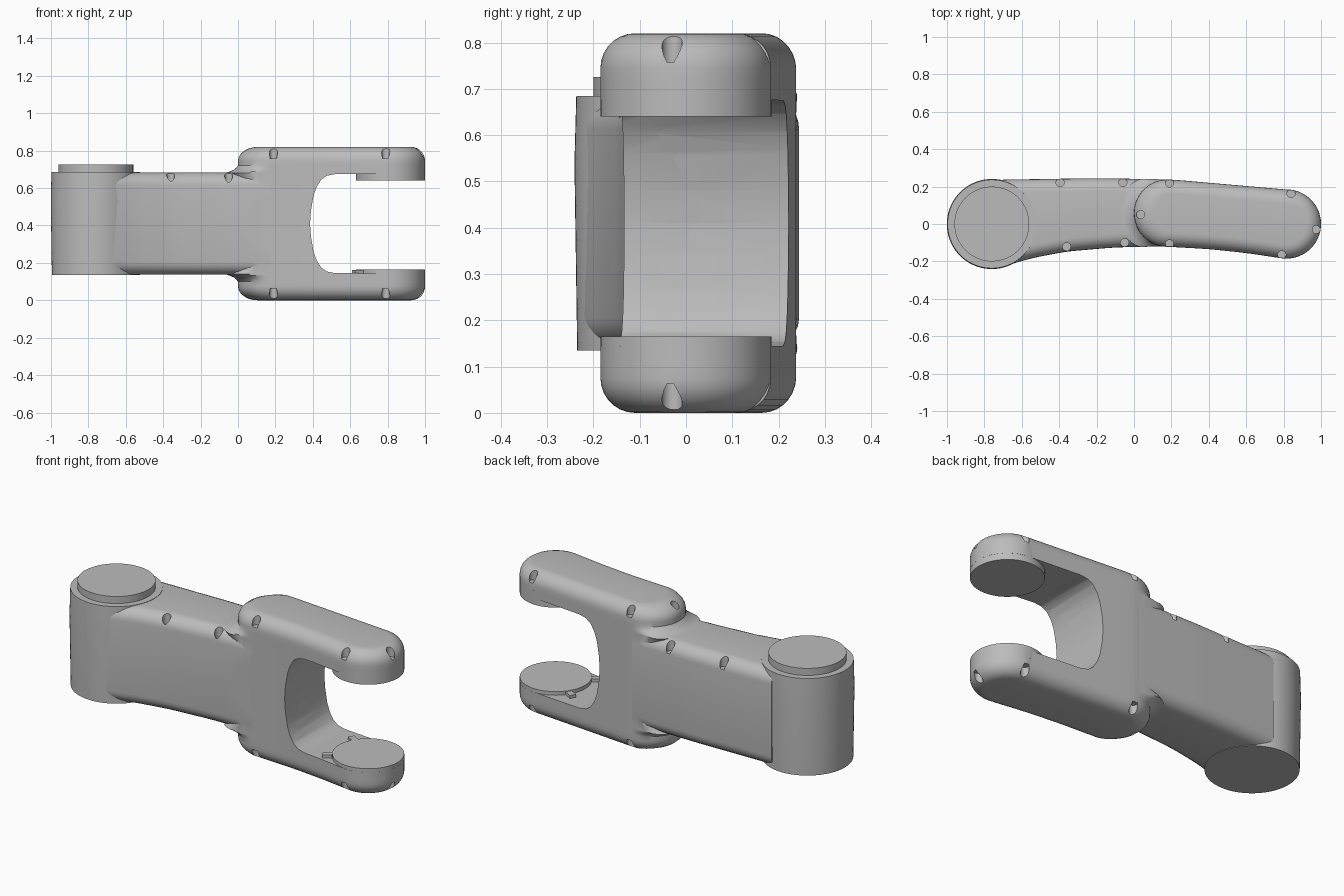
import bpy, bmesh, math
from mathutils import Vector, Matrix

if "Cube" in bpy.data.objects:
    bpy.data.objects.remove(bpy.data.objects["Cube"], do_unlink=True)

MID = 0.41          # mirror height of the fork
END_X, END_R = 0.815, 0.185
HUB_X = -0.76

grey = bpy.data.materials.new("light grey metal")
grey.use_nodes = True
grey.diffuse_color = (0.5, 0.5, 0.5, 1)
bsdf = next(n for n in grey.node_tree.nodes if n.type == 'BSDF_PRINCIPLED')
bsdf.inputs["Base Color"].default_value = (0.5, 0.5, 0.5, 1)

BACK = [(-0.9, 0.236), (-0.7, 0.237), (-0.2, 0.245), (0.2, 0.238), (0.6, 0.203), (1, 0.168)]
FRONT = [(-0.9, -0.26), (-0.7, -0.228), (-0.55, -0.183), (-0.36, -0.147), (-0.1, -0.125),
         (0.15, -0.12), (0.4, -0.134), (0.6, -0.155), (0.8, -0.185), (1, -0.215)]


def side(table, x):
    """Softened piecewise-linear side outline."""
    def lin(t):
        for (x0, y0), (x1, y1) in zip(table, table[1:]):
            if t <= x1:
                return y0 + (y1 - y0) * (t - x0) / (x1 - x0)
        return table[-1][1]
    return sum(lin(x + d) for d in (-0.05, -0.025, 0, 0.025, 0.05)) / 5


def make(name, bm):
    bmesh.ops.recalc_face_normals(bm, faces=bm.faces)
    mesh = bpy.data.meshes.new(name)
    bm.to_mesh(mesh)
    bm.free()
    mesh.materials.append(grey)
    obj = bpy.data.objects.new(name, mesh)
    bpy.context.collection.objects.link(obj)
    return obj


def loft(name, rings):
    """Skin closed rings of equal length and cap both ends."""
    bm = bmesh.new()
    loops = [[bm.verts.new(p) for p in ring] for ring in rings]
    n = len(loops[0])
    for a, b in zip(loops, loops[1:]):
        for i in range(n):
            j = (i + 1) % n
            bm.faces.new((a[i], a[j], b[j], b[i]))
    bm.faces.new(loops[0])
    bm.faces.new(loops[-1])
    return make(name, bm)


def disc(name, x, profile, segments=72):
    """Upright turned part from (radius, z) pairs."""
    angles = [2 * math.pi * i / segments for i in range(segments)]
    return loft(name, [[(x + r * math.cos(a), r * math.sin(a), z) for a in angles]
                       for r, z in profile])


def boolean(obj, other, operation):
    mod = obj.modifiers.new("boolean", 'BOOLEAN')
    mod.operation, mod.object, mod.solver = operation, other, 'EXACT'
    deps = bpy.context.evaluated_depsgraph_get()
    mesh = bpy.data.meshes.new_from_object(obj.evaluated_get(deps))
    obj.modifiers.clear()
    obj.data = mesh
    bpy.data.objects.remove(other, do_unlink=True)


# Arm beam: rounded box sections swept along x
def beam_ring(x, r=0.07, lo=0.137, hi=0.683):
    y0, y1 = side(FRONT, x), side(BACK, x)
    ring = []
    corners = [(y1 - r, hi - r, 0), (y0 + r, hi - r, 90), (y0 + r, lo + r, 180), (y1 - r, lo + r, 270)]
    for cy, cz, start in corners:
        for k in range(7):
            a = math.radians(start + 15 * k)
            ring.append((x, cy + r * math.cos(a), cz + r * math.sin(a)))
    return ring


beam = loft("arm_beam", [beam_ring(-0.7 + 0.87 * i / 28) for i in range(29)])

# Fork outline: bent capsule seen from above
outline = []
for i in range(25):
    x = 0.18 + 0.61 * i / 24
    outline.append(Vector((x, side(FRONT, x))))
for i in range(29):
    a = math.radians(-94 + 177 * i / 28)
    outline.append(Vector((END_X + END_R * math.cos(a), END_R * math.sin(a))))
for i in range(25):
    x = 0.83 - 0.65 * i / 24
    outline.append(Vector((x, side(BACK, x))))
y0, y1 = outline[0].y, outline[-1].y
cy, cr = (y0 + y1) / 2, (y1 - y0) / 2
for i in range(1, 28):
    a = math.radians(90 + 180 * i / 28)
    outline.append(Vector((0.18 + cr * math.cos(a), cy + cr * math.sin(a))))


def fork_ring(z, inset, flare):
    """Offset the outline; the flare only spreads the neck end."""
    ring = []
    n = len(outline)
    for i, p in enumerate(outline):
        t = (outline[(i + 1) % n] - outline[i - 1]).normalized()
        w = min(1, max(0, (0.16 - p.x) / 0.12))
        q = p + Vector((t.y, -t.x)) * (flare * w - inset * (1 + 0.4 * w))
        y = min(max(q.y, side(FRONT, q.x)), side(BACK, q.x)) if w > 0 else q.y
        ring.append((q.x, y, z))
    return ring


# Heights above the mirror plane: straight wall, neck fillet, rounded rim
levels = [(0.16, 0, 0), (0.2, 0, 0.02), (0.27, 0, 0.07), (0.278, 0, 0.045), (0.29, 0, 0.018), (0.31, 0, 0)]
for k in range(8):
    a = math.radians(90 * k / 7)
    levels.append((0.335 + 0.075 * math.sin(a), 0.075 * (1 - math.cos(a)), 0))
rings = [fork_ring(MID - h, d, f) for h, d, f in reversed(levels)]
rings += [fork_ring(MID + h, d, f) for h, d, f in levels]
body = loft("arm_body", rings)
boolean(body, beam, 'UNION')

# Fork slot cut straight through from front to back
half = [(1.3, 0.267), (0.52, 0.265), (0.475, 0.256), (0.445, 0.235), (0.42, 0.195), (0.404, 0.15), (0.39, 0.07)]
slot = half + [(0.385, 0)] + [(x, -h) for x, h in reversed(half)]
cutter = loft("slot_cutter", [[(x, y, MID + h) for x, h in slot] for y in (-0.6, 0.6)])
boolean(body, cutter, 'DIFFERENCE')

# Tilted round scoop in front of the slot
bm = bmesh.new()
tilt = Vector((0.33, 0.125, 0)).normalized()
bmesh.ops.create_cone(bm, cap_ends=True, segments=96, radius1=0.275, radius2=0.275, depth=0.9)
bm.transform(Matrix.Translation(Vector((0.385, -0.285, MID)) - tilt * 0.33)
             @ tilt.to_track_quat('Z', 'Y').to_matrix().to_4x4())
boolean(body, make("scoop_cutter", bm), 'DIFFERENCE')

# Screw recesses in the rounded rims
fork_holes = [(0.19, 0.22), (0.84, 0.163), (0.975, -0.03), (0.79, -0.165), (0.19, -0.107), (0.035, 0.05)]
beam_holes = [(-0.395, 0.222), (-0.06, 0.222), (-0.36, -0.122), (-0.05, -0.1)]
bm = bmesh.new()


def recess(x, y, z):
    bmesh.ops.create_cone(bm, cap_ends=True, segments=20, radius1=0.022, radius2=0.022,
                          depth=0.14, matrix=Matrix.Translation((x, y, z)))


for x, y in fork_holes:
    for s in (-1, 1):
        recess(x, y, MID + s * 0.417)
for x, y in beam_holes:
    recess(x, y, 0.69)
boolean(body, make("recess_cutter", bm), 'DIFFERENCE')

# Hub with its raised cap
hub = disc("hub", HUB_X, [(0.235, 0.135), (0.241, 0.54), (0.237, 0.685)])
cap = disc("hub_cap", HUB_X, [(0.2, 0.67), (0.2, 0.725)])

# Bearing pads at the fork tips
upper = disc("upper_pad", END_X, [(0.1845, 0.64), (0.1845, 0.72)])
lower = disc("lower_pad", END_X, [(0.1845, 0.1), (0.1845, 0.165)])

# Small stop lugs beside the lower pad
for label, y, turn in (("front_lug", -0.115, 0.5), ("back_lug", 0.115, -0.5)):
    bm = bmesh.new()
    bmesh.ops.create_cube(bm, size=1)
    bm.transform(Matrix.Translation((0.64, y, 0.147)) @ Matrix.Rotation(turn, 4, 'Z')
                 @ Matrix.Diagonal((0.05, 0.035, 0.03, 1)))
    make(label, bm)

# Smooth shading with crisp edges
bpy.ops.object.select_all(action='DESELECT')
for obj in (body, hub, cap, upper, lower):
    obj.select_set(True)
bpy.context.view_layer.objects.active = body
bpy.ops.object.shade_smooth_by_angle(angle=math.radians(30))
